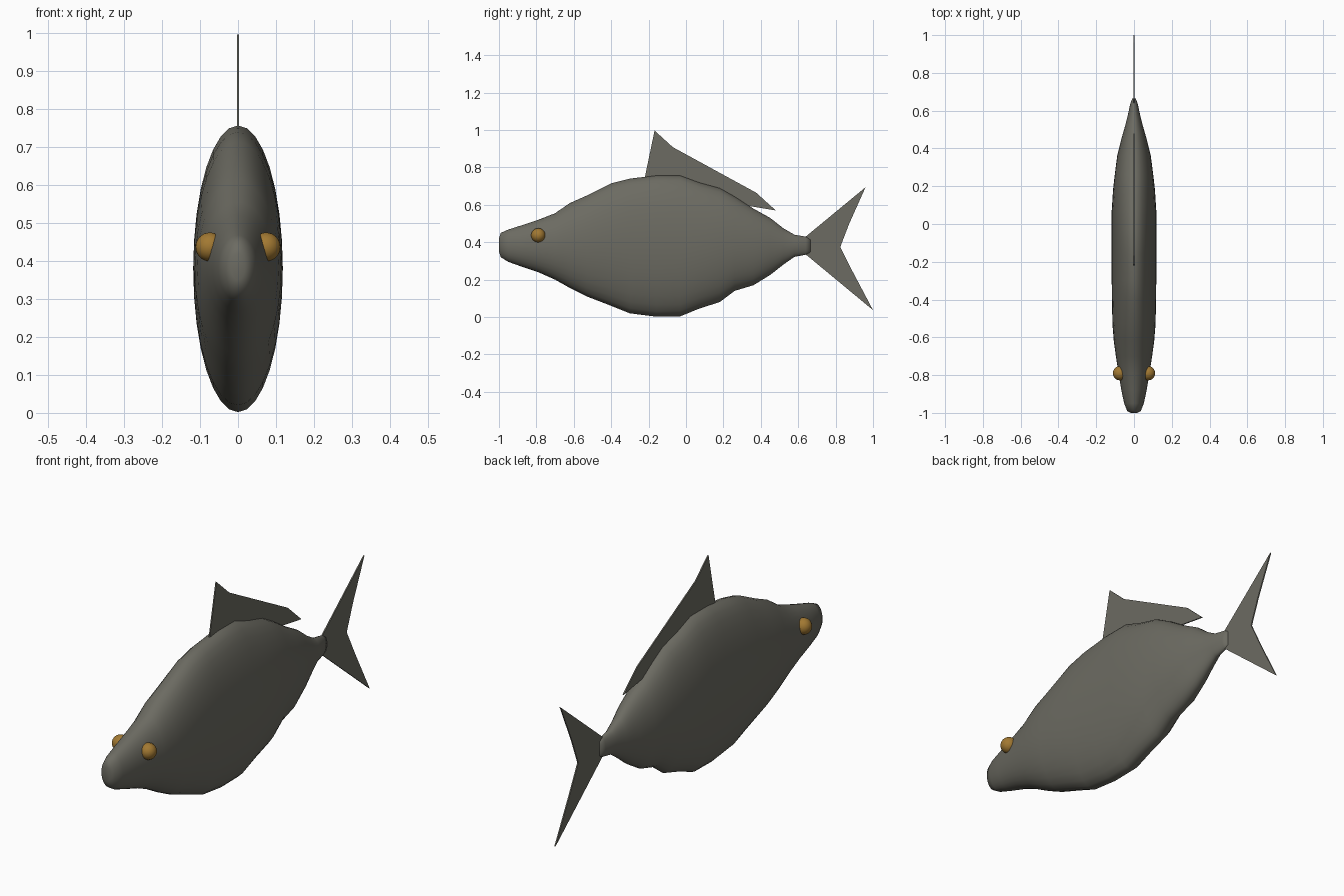
import bpy
import bmesh
import math
from mathutils import Vector

default_cube = bpy.data.objects.get("Cube")
if default_cube:
    bpy.data.objects.remove(default_cube, do_unlink=True)


def make_material(name, colour):
    material = bpy.data.materials.new(name)
    material.use_nodes = True
    material.diffuse_color = colour
    shader = material.node_tree.nodes["Principled BSDF"]
    shader.inputs["Base Color"].default_value = colour
    shader.inputs["Roughness"].default_value = 0.7
    return material


def make_object(name, bm, material, smooth=False):
    bmesh.ops.recalc_face_normals(bm, faces=bm.faces)
    mesh = bpy.data.meshes.new(name)
    bm.to_mesh(mesh)
    bm.free()
    mesh.materials.append(material)
    obj = bpy.data.objects.new(name, mesh)
    bpy.context.scene.collection.objects.link(obj)
    if smooth:
        for polygon in mesh.polygons:
            polygon.use_smooth = True
    return obj


def make_body(name, stations, sides, material):
    """Loft oval cross-sections along y and close both ends."""
    bm = bmesh.new()
    rings = []
    for y, bottom, top, half_width in stations:
        middle, half_height = (top + bottom) / 2, (top - bottom) / 2
        ring = []
        for i in range(sides):
            angle = math.tau * i / sides
            ring.append(bm.verts.new((half_width * math.cos(angle), y,
                                      middle + half_height * math.sin(angle))))
        rings.append(ring)
    for ring, following in zip(rings, rings[1:]):
        for i in range(sides):
            j = (i + 1) % sides
            bm.faces.new((ring[i], ring[j], following[j], following[i]))
    bm.faces.new(rings[0])
    bm.faces.new(rings[-1])
    return make_object(name, bm, material, smooth=True)


def make_fin(name, outline, material, thickness=0.006):
    """Extrude a side-view outline (y, z) into a thin plate."""
    bm = bmesh.new()
    face = bm.faces.new([bm.verts.new((-thickness / 2, y, z)) for y, z in outline])
    extruded = bmesh.ops.extrude_face_region(bm, geom=[face])["geom"]
    moved = [v for v in extruded if isinstance(v, bmesh.types.BMVert)]
    bmesh.ops.translate(bm, verts=moved, vec=Vector((thickness, 0, 0)))
    return make_object(name, bm, material)


def make_eye(name, side, material):
    bm = bmesh.new()
    bmesh.ops.create_uvsphere(bm, u_segments=24, v_segments=16, radius=0.038)
    bmesh.ops.translate(bm, verts=bm.verts, vec=Vector((side * 0.074, -0.79, 0.437)))
    return make_object(name, bm, material, smooth=True)


skin = make_material("grey olive skin", (0.15, 0.147, 0.122, 1))
amber = make_material("amber eye", (0.36, 0.19, 0.032, 1))

# Body: y, bottom, top, half width
body_stations = [
    (-1.0, 0.35, 0.42, 0.018),
    (-0.99, 0.32, 0.45, 0.036),
    (-0.95, 0.295, 0.468, 0.052),
    (-0.88, 0.27, 0.49, 0.067),
    (-0.79, 0.24, 0.52, 0.082),
    (-0.7, 0.20, 0.555, 0.096),
    (-0.62, 0.155, 0.61, 0.107),
    (-0.53, 0.11, 0.65, 0.114),
    (-0.4, 0.06, 0.715, 0.117),
    (-0.3, 0.02, 0.74, 0.118),
    (-0.16, 0.002, 0.757, 0.118),
    (-0.03, 0.004, 0.757, 0.118),
    (0.07, 0.045, 0.72, 0.118),
    (0.18, 0.08, 0.69, 0.111),
    (0.26, 0.14, 0.645, 0.102),
    (0.36, 0.17, 0.58, 0.089),
    (0.45, 0.225, 0.53, 0.067),
    (0.52, 0.28, 0.475, 0.047),
    (0.58, 0.322, 0.44, 0.032),
    (0.64, 0.333, 0.43, 0.019),
    (0.665, 0.345, 0.415, 0.009),
]
make_body("body", body_stations, 32, skin)

# Fins
make_fin("dorsal_fin", [(-0.23, 0.7), (-0.168, 0.997), (-0.07, 0.908), (0.375, 0.665),
                        (0.48, 0.57), (0.27, 0.605), (0.1, 0.6)], skin)
make_fin("tail_fin", [(0.64, 0.43), (0.96, 0.694), (0.873, 0.5), (0.825, 0.375),
                      (0.89, 0.245), (1.0, 0.037), (0.64, 0.335)], skin)

# Eyes
for side_name, side in (("left", 1), ("right", -1)):
    make_eye(side_name + "_eye", side, amber)
